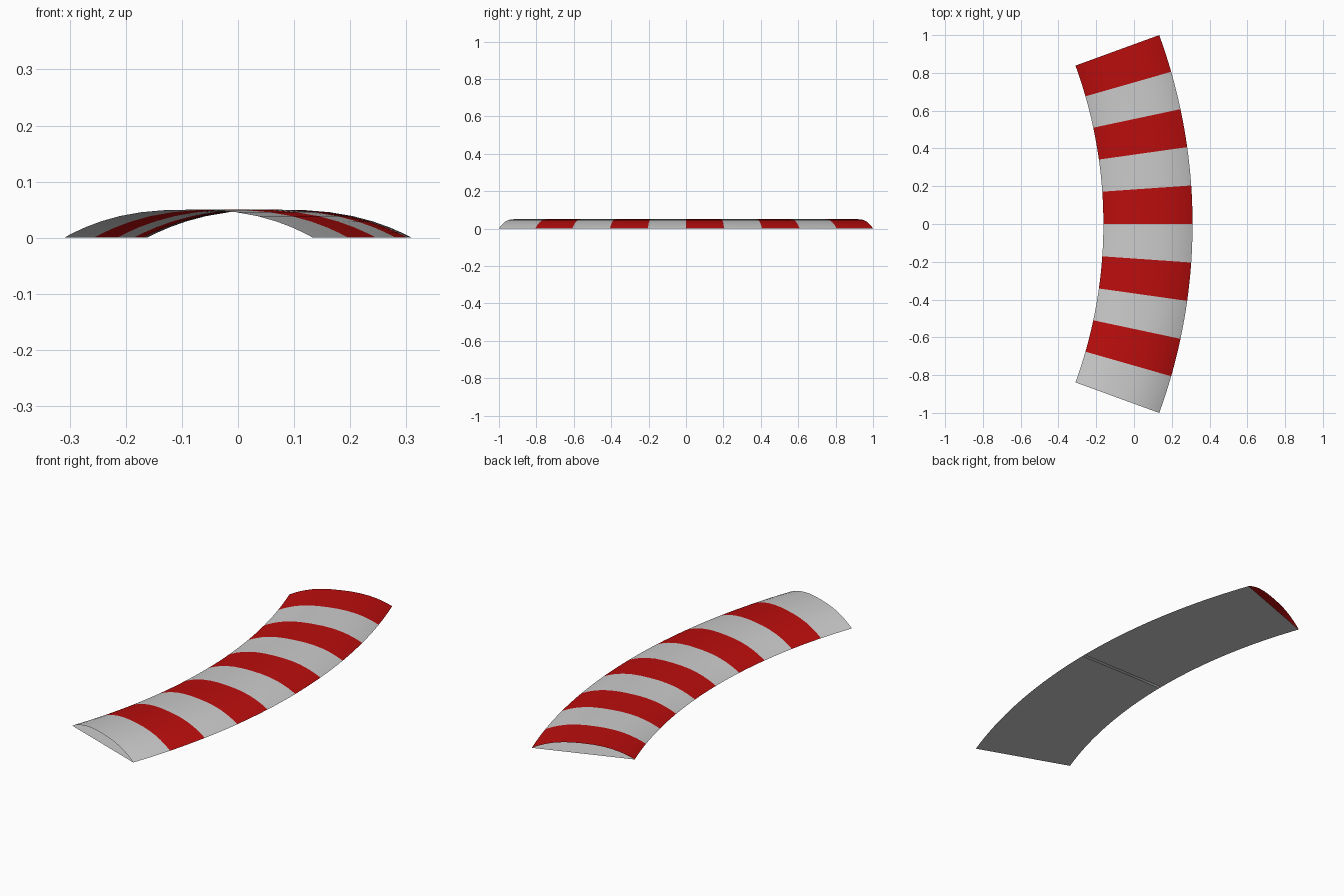
import bpy, bmesh, math

if "Cube" in bpy.data.objects:
    bpy.data.objects.remove(bpy.data.objects["Cube"])

CX, R_IN, R_OUT, H = -2.614, 2.452, 2.924, 0.05   # arc centre, radii, crown height
STRIPE, COUNT, SUB, PROF = 4.0, 10, 4, 16          # degrees, stripes, steps, profile sides

red = bpy.data.materials.new("red_paint")
red.diffuse_color = (0.5, 0.004, 0.004, 1)
red.use_nodes = True
red.node_tree.nodes["Principled BSDF"].inputs["Base Color"].default_value = red.diffuse_color


def profile(n):
    """Crowned cross-section as (radius, height) points."""
    mid, half = (R_IN + R_OUT) / 2, (R_OUT - R_IN) / 2
    pts = []
    for i in range(n + 1):
        d = -math.cos(math.pi * i / n)
        pts.append((mid + half * d, H * (1 - abs(d) ** 2.5)))
    return pts


def sweep(name, section, a0, a1, steps, flip=False, mat=None):
    """Sweep an open section around the arc centre between two angles."""
    bm = bmesh.new()
    rows = []
    for s in range(steps + 1):
        a = math.radians(a0 + (a1 - a0) * s / steps)
        rows.append([bm.verts.new((CX + r * math.cos(a), r * math.sin(a), z))
                     for r, z in section])
    for p, q in zip(rows, rows[1:]):
        for i in range(len(section) - 1):
            f = [p[i], p[i + 1], q[i + 1], q[i]]
            face = bm.faces.new(f[::-1] if flip else f)
            face.smooth = not flip
    me = bpy.data.meshes.new(name)
    bm.to_mesh(me)
    bm.free()
    ob = bpy.data.objects.new(name, me)
    bpy.context.collection.objects.link(ob)
    if mat:
        me.materials.append(mat)
    return ob


# Alternating grey and red stripes of the crowned top, open at both ends
half_angle = STRIPE * COUNT / 2
for k in range(COUNT):
    a = -half_angle + k * STRIPE
    is_red = k % 2 == 1
    sweep(f"{'red' if is_red else 'grey'}_stripe_{k + 1}", profile(PROF),
          a, a + STRIPE, SUB, mat=red if is_red else None)

# Flat underside in two halves with a narrow seam
base = [(R_IN, 0), (R_OUT, 0)]
sweep("underside_front", base, -half_angle, -0.15, SUB * 5, flip=True)
sweep("underside_back", base, 0.15, half_angle, SUB * 5, flip=True)
